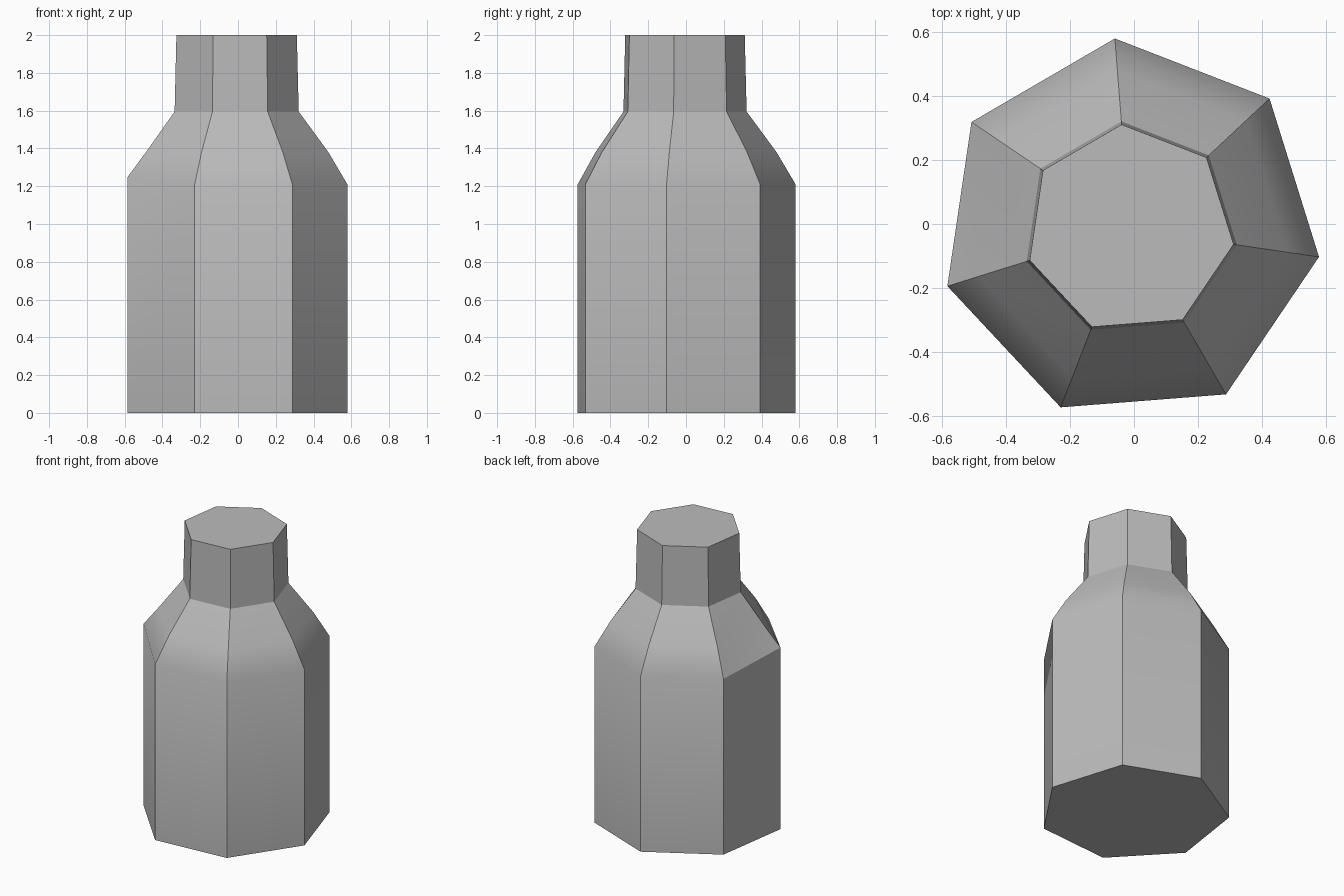
import bpy, bmesh, math

if "Cube" in bpy.data.objects:
    bpy.data.objects.remove(bpy.data.objects["Cube"])

SIDES = 7
START = math.radians(94.5)
CX, CY = -0.013, -0.016
# (radius, height): base, body top, shoulder bulge, neck base, neck top
PROFILE = [(0.598, 0.0), (0.598, 1.21), (0.497, 1.38), (0.338, 1.595), (0.328, 2.0)]

grey = bpy.data.materials.new("plain grey")
grey.diffuse_color = (0.5, 0.5, 0.5, 1)
grey.use_nodes = True
grey.node_tree.nodes["Principled BSDF"].inputs["Base Color"].default_value = grey.diffuse_color

# Seven-sided bottle: stacked rings joined by quads
bm = bmesh.new()
rings = []
for r, z in PROFILE:
    ring = []
    for i in range(SIDES):
        a = START + i * math.tau / SIDES
        ring.append(bm.verts.new((CX + r * math.cos(a), CY + r * math.sin(a), z)))
    rings.append(ring)

# One uneven shoulder corner sits slightly higher
rings[1][2].co.z = 1.25

for low, high in zip(rings, rings[1:]):
    for i in range(SIDES):
        j = (i + 1) % SIDES
        bm.faces.new((low[i], low[j], high[j], high[i]))
# Split the two shoulder quads beside the raised corner
for i in (1, 2):
    a, b = rings[1][i], rings[2][i + 1]
    bmesh.ops.connect_verts(bm, verts=[a, b])

# Closed bottom and top
bm.faces.new(rings[0][::-1])
bm.faces.new(rings[-1])

mesh = bpy.data.meshes.new("bottle")
bm.to_mesh(mesh)
bm.free()
mesh.materials.append(grey)
bottle = bpy.data.objects.new("bottle", mesh)
bpy.context.collection.objects.link(bottle)

# Smooth the shoulder bend, keep the vertical edges sharp
bpy.context.view_layer.objects.active = bottle
bottle.select_set(True)
bpy.ops.object.shade_smooth_by_angle(angle=math.radians(30))
